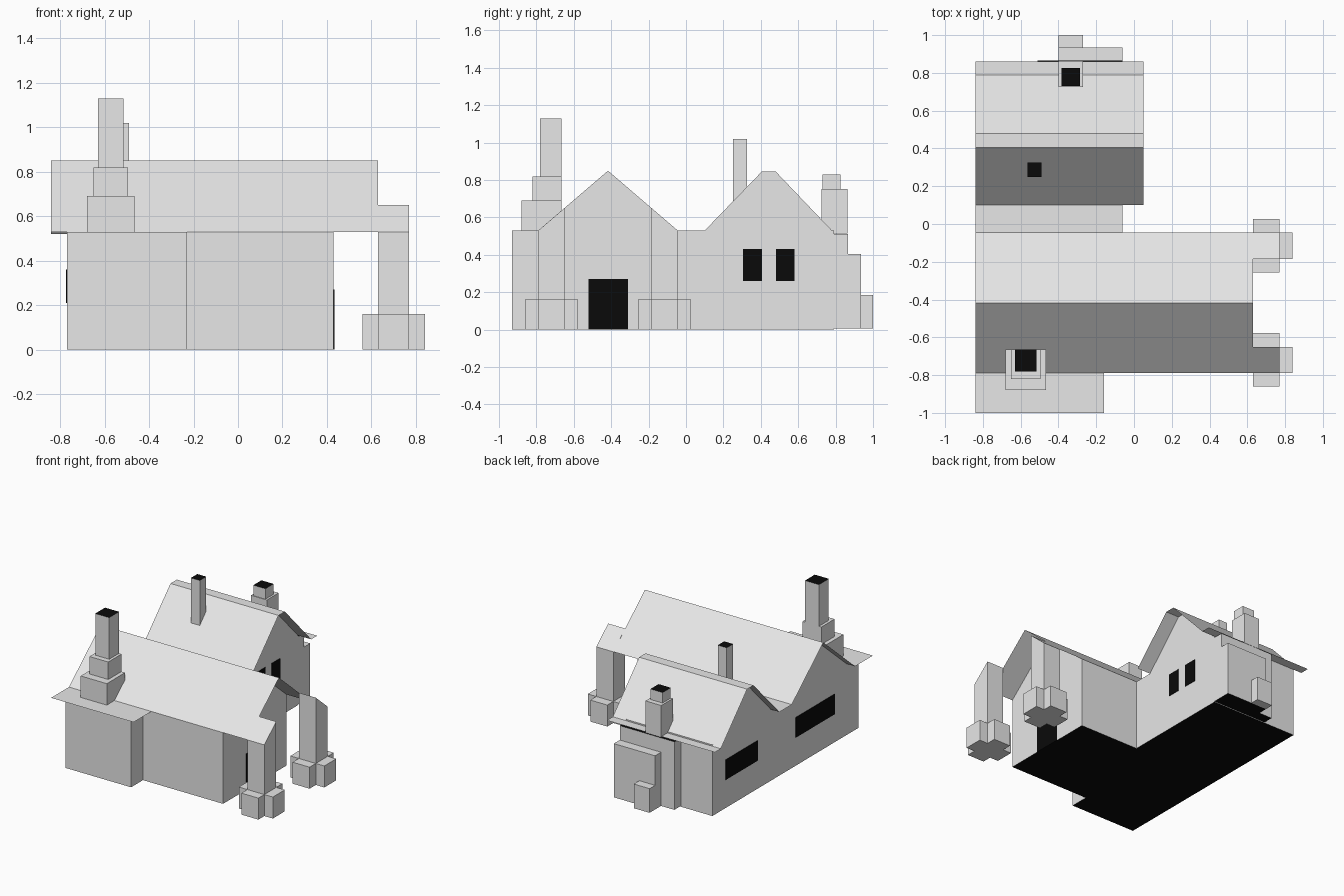
import bpy, bmesh

if "Cube" in bpy.data.objects:
    bpy.data.objects.remove(bpy.data.objects["Cube"])


def material(name, v):
    m = bpy.data.materials.new(name)
    m.diffuse_color = (v, v, v, 1)
    m.use_nodes = True
    m.node_tree.nodes["Principled BSDF"].inputs["Base Color"].default_value = m.diffuse_color
    return m


GREY, BLACK = material("pale_grey", 0.8), material("black", 0.003)


def finish(name, bm, closed=False):
    if closed:
        bmesh.ops.recalc_face_normals(bm, faces=bm.faces)
    me = bpy.data.meshes.new(name)
    bm.to_mesh(me)
    bm.free()
    me.materials.append(GREY)
    me.materials.append(BLACK)
    ob = bpy.data.objects.new(name, me)
    bpy.context.collection.objects.link(ob)
    return ob


def face(bm, pts, mat=0):
    f = bm.faces.new([bm.verts.new(p) for p in pts])
    f.material_index = mat


def box(name, x, y, z, black=""):
    """Box from ranges; black can be 'top', 'bottom' or 'all'."""
    bm = bmesh.new()
    bmesh.ops.create_cube(bm, size=1)
    for v in bm.verts:
        v.co = [r[0] if c < 0 else r[1] for c, r in zip(v.co, (x, y, z))]
    bm.normal_update()
    for f in bm.faces:
        n = f.normal.z
        if black == "all" or ("top" in black and n > .5) or ("bottom" in black and n < -.5):
            f.material_index = 1
    return finish(name, bm, True)


def sheet(name, profile, x0, x1):
    """Thin roof sheet: a (y, z) profile swept along x, facing up."""
    bm = bmesh.new()
    for (ya, za), (yb, zb) in zip(profile, profile[1:]):
        face(bm, [(x0, ya, za), (x1, ya, za), (x1, yb, zb), (x0, yb, zb)])
    bmesh.ops.remove_doubles(bm, verts=bm.verts, dist=1e-4)
    return finish(name, bm)


def prism(name, profile, x0, x1):
    bm = bmesh.new()
    n = len(profile)
    a = [bm.verts.new((x0, y, z)) for y, z in profile]
    b = [bm.verts.new((x1, y, z)) for y, z in profile]
    bm.faces.new(a)
    bm.faces.new(b)
    for i in range(n):
        j = (i + 1) % n
        bm.faces.new((a[i], a[j], b[j], b[i]))
    return finish(name, bm, True)


EAVE = 0.53
front_gable = [(-.79, EAVE), (-.417, .85), (-.045, EAVE)]
back_gable = [(.10, EAVE), (.405, .845), (.48, .845), (.79, EAVE - .01)]

# Walls around the floor plan, with black floor underside and gable ends
plan = [(-.77, -.93), (-.23, -.93), (-.23, -.79), (.43, -.79),
        (.43, -.045), (-.06, -.045), (-.06, .79), (-.77, .79)]
bm = bmesh.new()
face(bm, [(x, y, 0) for x, y in reversed(plan)], 1)
for p, q in zip(plan, plan[1:] + plan[:1]):
    face(bm, [(*p, 0), (*q, 0), (*q, EAVE), (*p, EAVE)])
for x, gable in ((.43, front_gable), (-.06, back_gable)):
    face(bm, [(x, y, z) for y, z in reversed(gable)])
    face(bm, [(-.77, y, z) for y, z in gable])
bmesh.ops.remove_doubles(bm, verts=bm.verts, dist=1e-4)
finish("walls", bm)

# Roof sheets
sheet("front_roof", front_gable, -.84, .63)
sheet("back_roof", back_gable + [(.86, .52)], -.84, .05)
sheet("valley_roof", [(-.045, EAVE), (.10, EAVE)], -.84, -.06)
sheet("lean_to_roof", [(-1, EAVE), (-.79, EAVE)], -.84, -.16)

# Porch pillars with sloped tops and cross-shaped footings
MID = -.417
for side, label in ((-1, "front"), (1, "rear")):
    def rng(a, b):
        return sorted((MID + side * a, MID + side * b))
    prof = [(MID + side * d, z) for d, z in ((.373, 0), (.373, EAVE), (.233, .65), (.233, 0))]
    prism(label + "_pillar", prof, .63, .77)
    for i, (x, d) in enumerate((((.77, .84), (.233, .373)), ((.56, .63), (.233, .373)),
                                ((.63, .77), (.373, .443)), ((.63, .77), (.16, .233)))):
        box(f"{label}_footing_{i + 1}", x, rng(*d), (0, .16))

# Stepped front chimney
box("front_chimney_base", (-.68, -.465), (-.88, -.665), (.525, .69))
box("front_chimney_step", (-.65, -.495), (-.82, -.665), (.69, .82))
box("front_chimney_stack", (-.63, -.515), (-.78, -.665), (.82, 1.13), "top")

# Thin chimney on the back roof
box("thin_chimney", (-.563, -.49), (.25, .325), (.62, 1.02), "top")

# Rear chimney and stepped masonry behind the house
box("rear_chimney_base", (-.40, -.27), (.725, .863), (.515, .752))
box("rear_chimney_stack", (-.385, -.285), (.73, .825), (.752, .83), "top")
box("rear_hearth_wall", (-.51, -.06), (.79, .865), (.005, .512), "top bottom")
box("rear_hearth_block", (-.40, -.06), (.865, .935), (.005, .405), "bottom")
box("rear_hearth_step", (-.40, -.27), (.935, 1.0), (.005, .185))

# Door and windows as thin black plates
box("door", (.428, .433), (-.52, -.31), (0, .27), "all")
for i, y in enumerate(((.305, .405), (.48, .58))):
    box(f"right_window_{i + 1}", (-.062, -.057), y, (.26, .43), "all")
for i, y in enumerate(((.257, .636), (-.65, -.19))):
    box(f"left_window_{i + 1}", (-.773, -.768), y, (.21, .36), "all")
